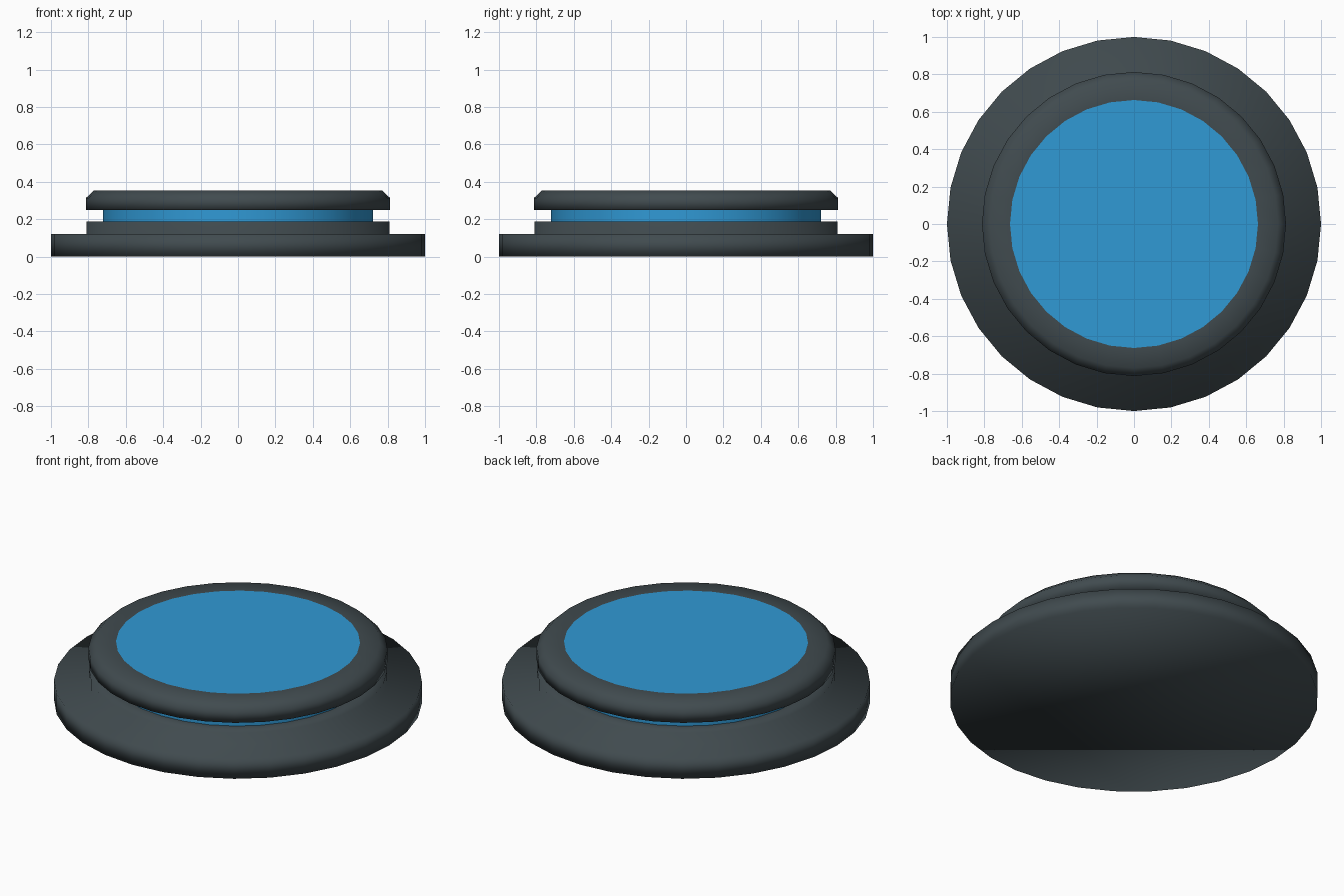
import bpy
import bmesh
import math

SIDES = 32

old = bpy.data.objects.get("Cube")
if old:
    bpy.data.objects.remove(old, do_unlink=True)


def make_material(name, color):
    mat = bpy.data.materials.new(name)
    mat.use_nodes = True
    mat.diffuse_color = color
    mat.node_tree.nodes["Principled BSDF"].inputs["Base Color"].default_value = color
    return mat


def lathe(name, profile, mat, smooth=True, caps=(True, True)):
    """Revolve (radius, z) points, listed bottom to top, around z."""
    bm = bmesh.new()
    rings = []
    for radius, z in profile:
        angles = [2 * math.pi * i / SIDES for i in range(SIDES)]
        rings.append([bm.verts.new((radius * math.cos(a), radius * math.sin(a), z))
                      for a in angles])
    for low, high in zip(rings, rings[1:]):
        for i in range(SIDES):
            j = (i + 1) % SIDES
            bm.faces.new((low[i], low[j], high[j], high[i]))
    if caps[0]:
        bm.faces.new(rings[0][::-1])
    if caps[1]:
        bm.faces.new(rings[-1])
    for face in bm.faces:
        face.smooth = smooth
    mesh = bpy.data.meshes.new(name)
    bm.to_mesh(mesh)
    bm.free()
    mesh.materials.append(mat)
    obj = bpy.data.objects.new(name, mesh)
    bpy.context.collection.objects.link(obj)
    return obj


dark = make_material("dark slate", (0.052, 0.070, 0.078, 1))
blue = make_material("bright blue", (0.030, 0.320, 0.665, 1))

# Wide foot with the narrower collar standing on it
lathe("base_plate", [(1.0, 0), (1.0, 0.12), (0.81, 0.12), (0.81, 0.187), (0.72, 0.187)],
      dark)

# Blue band in the gap
lathe("glow_band", [(0.723, 0.187), (0.723, 0.248)], blue, caps=(False, False))

# Chamfered upper rim, open in the middle for the disc
lathe("top_rim", [(0.72, 0.248), (0.813, 0.248), (0.813, 0.313), (0.77, 0.353),
                  (0.663, 0.353)], dark, caps=(True, False))

# Flush blue disc
lathe("top_disc", [(0.663, 0.349), (0.663, 0.353)], blue, smooth=False, caps=(False, True))
